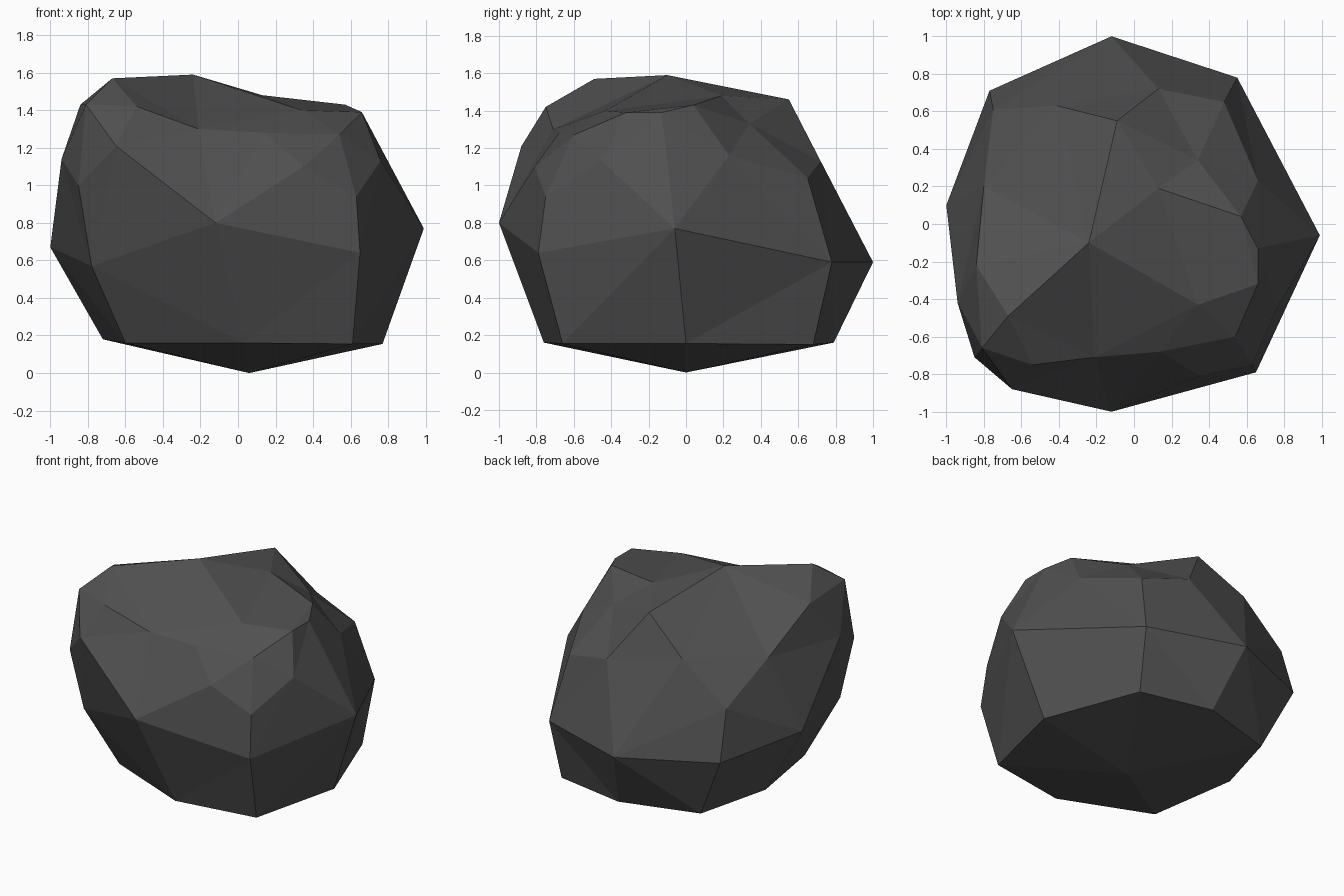
import bpy, bmesh
from mathutils import Vector

# Corner points of the chiselled boulder, in rings from the ground up
foot = [(0.06, 0, 0)]
base_ring = [(.77, 0, .155), (.52, .68, .15), (-.01, .79, .16), (-.56, .63, .16),
             (-.72, .12, .18), (-.60, -.50, .16), (.03, -.76, .16), (.61, -.66, .155)]
waist_ring = [(.99, -.06, .77), (.55, .78, .59), (-.12, 1.0, .59), (-.77, .71, .61),
              (-1.0, .10, .67), (-.78, -.65, .57), (-.12, -1.0, .80), (.65, -.79, .64)]
shoulder_ring = [(.66, .23, 1.16), (.48, .65, 1.04), (.13, .72, 1.13), (-.41, .63, 1.24),
                 (-.75, .61, .96), (-.80, .20, 1.19), (-.94, -.42, 1.14), (-.85, -.71, 1.0),
                 (-.65, -.88, 1.21), (.35, -.81, 1.10), (.63, -.75, .94), (.76, -.45, 1.13)]
brow_ring = [(.66, -.13, 1.39), (.57, .04, 1.43), (.34, .34, 1.33), (-.09, .55, 1.46),
             (-.84, -.22, 1.43), (-.81, -.66, 1.43), (-.54, -.75, 1.42), (-.21, -.71, 1.30),
             (.14, -.68, 1.28), (.54, -.60, 1.27), (.66, -.32, 1.39)]
crown = [(.34, -.43, 1.40), (.13, .19, 1.48), (-.67, -.49, 1.57), (-.24, -.10, 1.59)]

points = [Vector(p) for p in
          foot + base_ring + waist_ring + shoulder_ring + brow_ring + crown]
centre = Vector((0, 0, .75))

# Wrap a skin over the points on a near-sphere, then move each to its real place,
# so that the dents on the right and top stay hollow
bm = bmesh.new()
verts = []
for p in points:
    d = p - centre
    verts.append(bm.verts.new(d.normalized() * d.length ** 0.25))
bmesh.ops.convex_hull(bm, input=verts)
for v, p in zip(verts, points):
    v.co = p
bmesh.ops.delete(bm, geom=[v for v in bm.verts if not v.link_faces], context='VERTS')
bmesh.ops.recalc_face_normals(bm, faces=bm.faces)

mesh = bpy.data.meshes.new("boulder")
bm.to_mesh(mesh)
bm.free()
boulder = bpy.data.objects.new("boulder", mesh)
bpy.context.collection.objects.link(boulder)

# Dark grey stone
stone = bpy.data.materials.new("dark grey stone")
stone.diffuse_color = (0.08, 0.08, 0.08, 1)
mesh.materials.append(stone)
